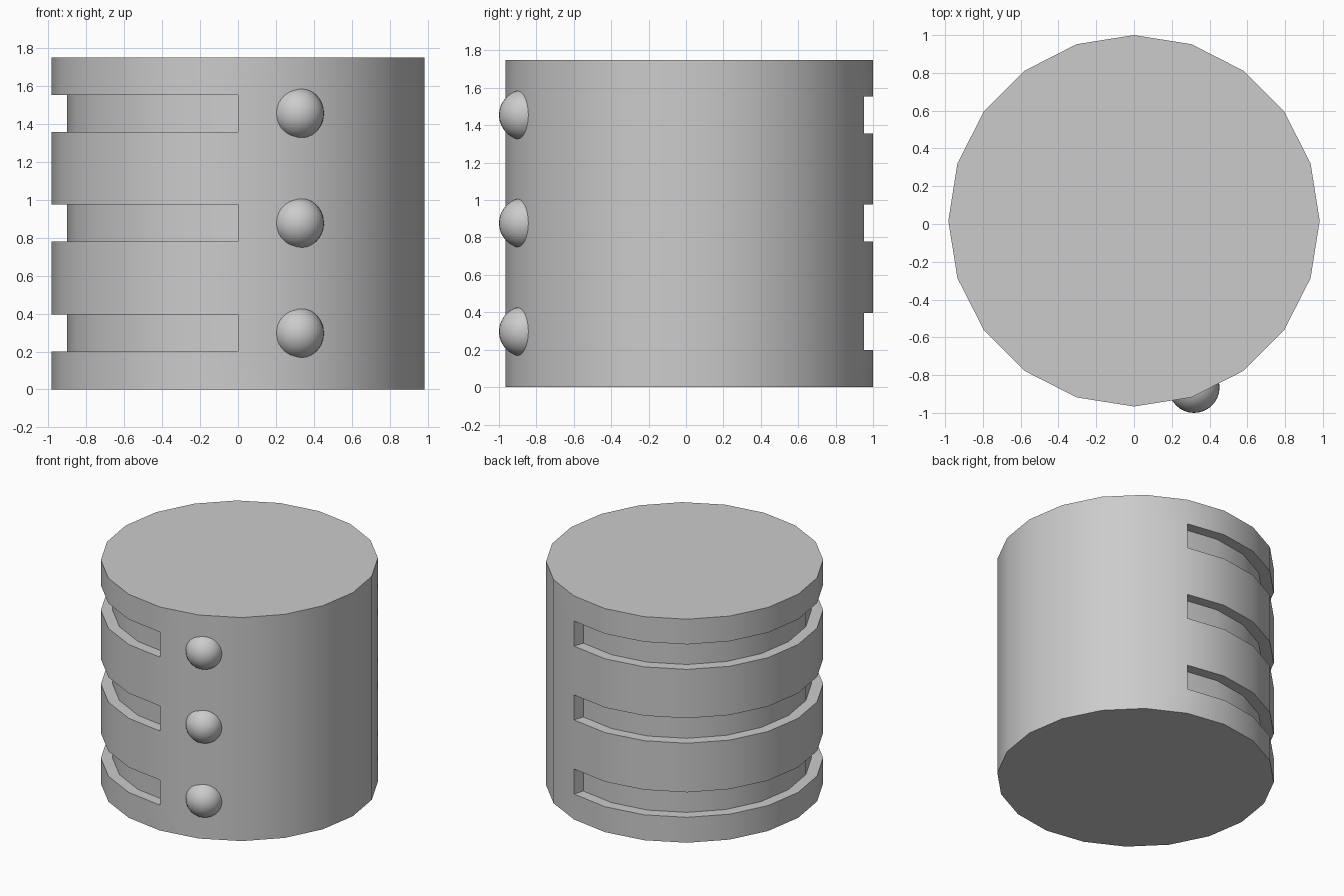
import bpy, bmesh, math

if "Cube" in bpy.data.objects:
    bpy.data.objects.remove(bpy.data.objects["Cube"])

SIDES, R, CY, HEIGHT = 20, 0.983, 0.017, 1.75
GROOVE_R, GROOVE_H = 0.90, 0.196
LEVELS = [0.297, 0.877, 1.455]


def smooth(obj):
    bpy.ops.object.select_all(action='DESELECT')
    obj.select_set(True)
    bpy.context.view_layer.objects.active = obj
    bpy.ops.object.shade_smooth_by_angle(angle=math.radians(30))


# Drum: stacked rings with bands ready for the grooves
zs = [0.0]
for z in LEVELS:
    zs += [z - GROOVE_H / 2, z + GROOVE_H / 2]
zs.append(HEIGHT)

bm = bmesh.new()
rings = []
for z in zs:
    rings.append([bm.verts.new((R * math.cos(2 * math.pi * i / SIDES),
                                R * math.sin(2 * math.pi * i / SIDES), z))
                  for i in range(SIDES)])
bm.faces.new(rings[0][::-1])
bm.faces.new(rings[-1])
groove_faces = []
for k, (lo, hi) in enumerate(zip(rings, rings[1:])):
    for i in range(SIDES):
        j = (i + 1) % SIDES
        f = bm.faces.new((lo[i], lo[j], hi[j], hi[i]))
        # Grooves wrap the left side, from 72 to 270 degrees
        if k % 2 == 1 and 4 <= i < 15:
            groove_faces.append(f)

# Push the groove bands inward
out = bmesh.ops.extrude_face_region(bm, geom=groove_faces)
for v in out["geom"]:
    if isinstance(v, bmesh.types.BMVert):
        v.co.x *= GROOVE_R / R
        v.co.y *= GROOVE_R / R
bmesh.ops.delete(bm, geom=[f for f in groove_faces if f.is_valid], context='FACES')
bmesh.ops.delete(bm, geom=[e for e in bm.edges if not e.link_faces], context='EDGES')
bmesh.ops.recalc_face_normals(bm, faces=bm.faces)

mesh = bpy.data.meshes.new("grooved_drum")
bm.to_mesh(mesh)
bm.free()
drum = bpy.data.objects.new("grooved_drum", mesh)
drum.location.y = CY
bpy.context.collection.objects.link(drum)
smooth(drum)

# Round studs on the front, one beside each groove
for n, z in enumerate(LEVELS, 1):
    bpy.ops.mesh.primitive_uv_sphere_add(segments=32, ring_count=16, radius=0.135,
                                         location=(0.318, -0.865, z))
    stud = bpy.context.object
    stud.name = f"stud_{n}"
    smooth(stud)
